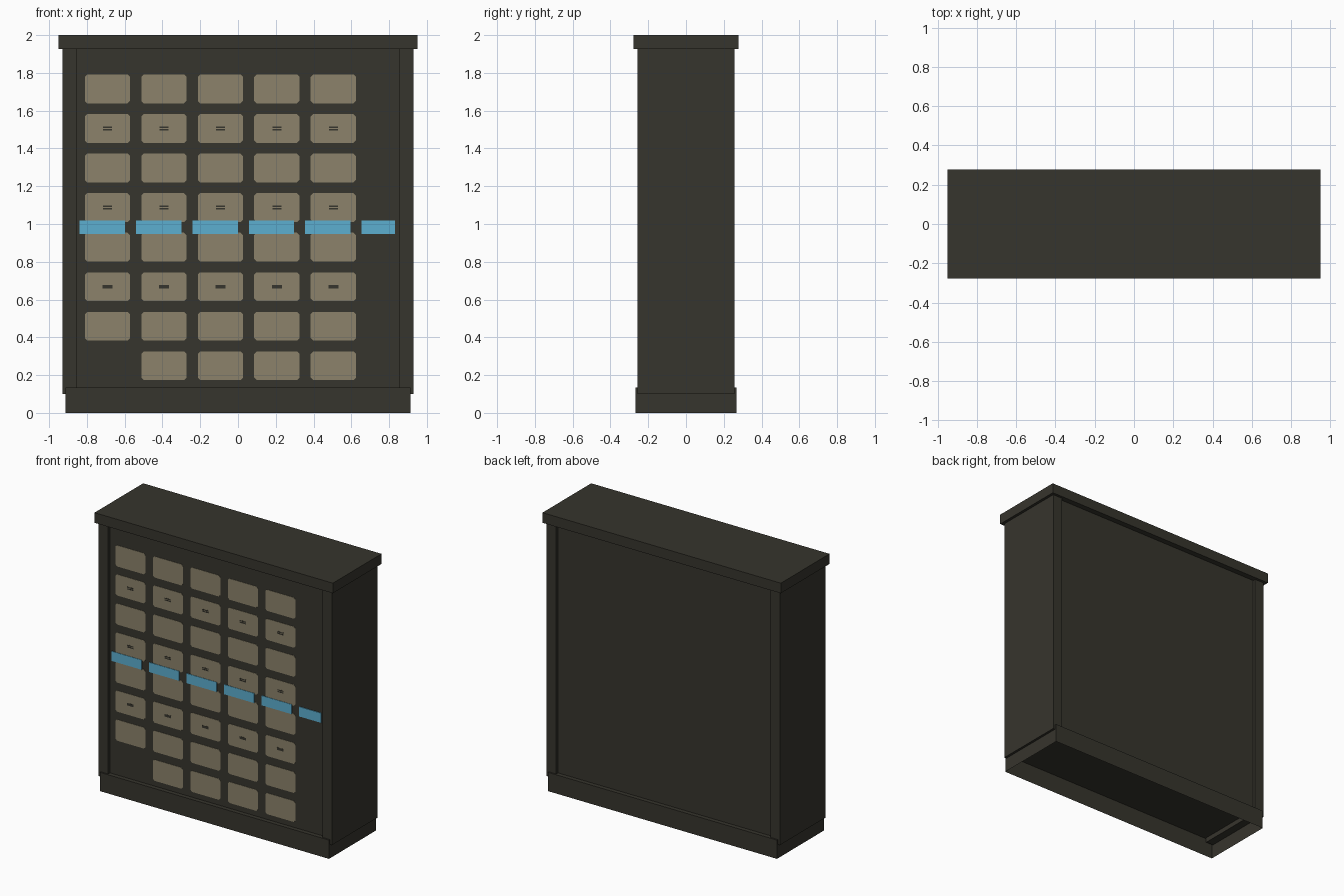
import bpy, bmesh

if "Cube" in bpy.data.objects:
    bpy.data.objects.remove(bpy.data.objects["Cube"])


def material(name, rgb):
    m = bpy.data.materials.new(name)
    m.diffuse_color = (*rgb, 1.0)
    m.use_nodes = True
    m.node_tree.nodes["Principled BSDF"].inputs["Base Color"].default_value = m.diffuse_color
    return m


DARK = material("dark_casing", (0.037, 0.035, 0.026))
TAN = material("tan_button", (0.262, 0.225, 0.145))
BLUE = material("blue_strip", (0.108, 0.43, 0.63))


def finish(name, bm, mat):
    bmesh.ops.recalc_face_normals(bm, faces=bm.faces)
    me = bpy.data.meshes.new(name)
    bm.to_mesh(me)
    bm.free()
    me.materials.append(mat)
    ob = bpy.data.objects.new(name, me)
    bpy.context.collection.objects.link(ob)
    return ob


def add_box(bm, x0, x1, y0, y1, z0, z1):
    vs = bmesh.ops.create_cube(bm, size=1)["verts"]
    for v in vs:
        v.co.x = x1 if v.co.x > 0 else x0
        v.co.y = y1 if v.co.y > 0 else y0
        v.co.z = z1 if v.co.z > 0 else z0


def box(name, x0, x1, y0, y1, z0, z1, mat=DARK):
    bm = bmesh.new()
    add_box(bm, x0, x1, y0, y1, z0, z1)
    return finish(name, bm, mat)


def add_plate(bm, x0, x1, z0, z1, y_back, thick, c):
    """Thin upright plate with clipped corners."""
    pts = [(x0 + c, z0), (x1 - c, z0), (x1, z0 + c), (x1, z1 - c),
           (x1 - c, z1), (x0 + c, z1), (x0, z1 - c), (x0, z0 + c)]
    f = bm.faces.new([bm.verts.new((x, y_back, z)) for x, z in pts])
    ext = bmesh.ops.extrude_face_region(bm, geom=[f])["geom"]
    for v in ext:
        if isinstance(v, bmesh.types.BMVert):
            v.co.y -= thick


PANEL_Y = 0.237

# Casing: recessed core, full-depth sides, overhanging top
box("core_panel", -0.86, 0.86, -PANEL_Y, PANEL_Y, 0.135, 1.93)
for side, s in (("left", -1), ("right", 1)):
    xs = sorted((s * 0.855, s * 0.93))
    box(side + "_side", xs[0], xs[1], -0.258, 0.258, 0.10, 1.93)
box("top_cap", -0.95, 0.95, -0.277, 0.277, 1.927, 2.0)

# Plinth, open underneath
bm = bmesh.new()
add_box(bm, -0.913, 0.913, -0.268, 0.268, 0.0, 0.135)
bmesh.ops.recalc_face_normals(bm, faces=bm.faces)
bottom = [f for f in bm.faces if f.normal.z < -0.5]
bmesh.ops.delete(bm, geom=bottom, context="FACES_ONLY")
finish("plinth", bm, DARK)

# Grid of tan buttons (lower left one missing) with small slots on some rows
buttons, slots = bmesh.new(), bmesh.new()
for row in range(8):
    zc = 1.715 - row * 0.2093
    for col in range(5):
        if row == 7 and col == 0:
            continue
        xc = -0.691 + col * 0.299
        add_plate(buttons, xc - 0.12, xc + 0.12, zc - 0.076, zc + 0.076,
                  -PANEL_Y + 0.001, 0.003, 0.013)
        y = -PANEL_Y - 0.001
        if row in (1, 3):
            for dz in (-0.006, 0.006):
                add_box(slots, xc - 0.024, xc + 0.024, y - 0.002, y,
                        zc - 0.004 + dz, zc + 0.004 + dz)
        elif row == 5:
            add_box(slots, xc - 0.027, xc + 0.027, y - 0.002, y,
                    zc - 0.009, zc + 0.009)
finish("buttons", buttons, TAN)
finish("button_slots", slots, DARK)

# Blue strip broken into segments across the middle
bm = bmesh.new()
for i in range(6):
    x0 = -0.838 + i * 0.2985
    x1 = min(x0 + 0.24, 0.832)
    add_box(bm, x0, x1, -PANEL_Y - 0.005, -PANEL_Y + 0.001, 0.948, 1.018)
finish("blue_strips", bm, BLUE)
